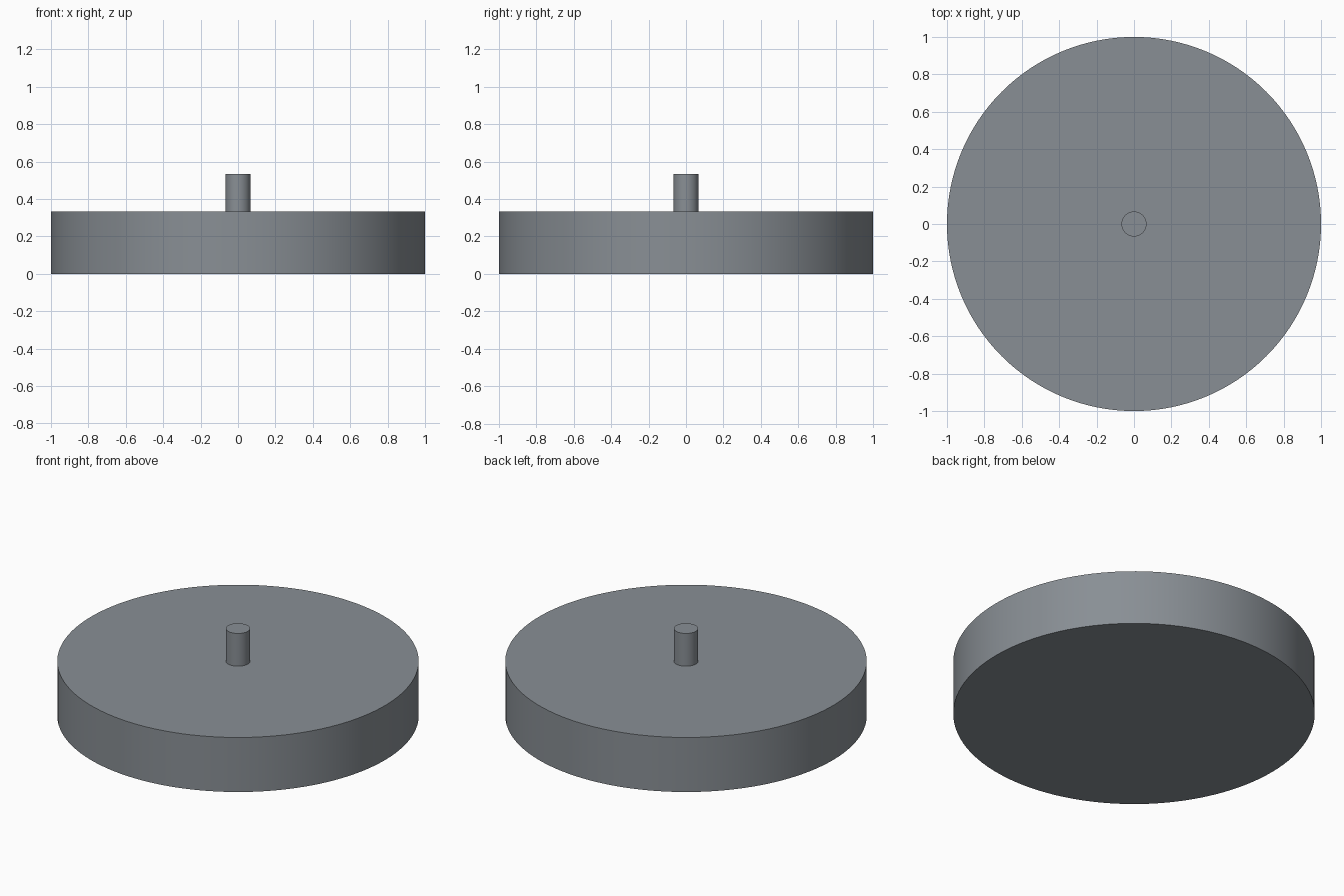
import bpy
import math

if "Cube" in bpy.data.objects:
    bpy.data.objects.remove(bpy.data.objects["Cube"])

# Dark blue-grey metal
metal = bpy.data.materials.new("dark_metal")
metal.diffuse_color = (0.25, 0.275, 0.30, 1.0)
metal.use_nodes = True
metal.node_tree.nodes["Principled BSDF"].inputs["Base Color"].default_value = metal.diffuse_color


def cylinder(name, radius, z_min, z_max, sides):
    bpy.ops.mesh.primitive_cylinder_add(
        vertices=sides, radius=radius, depth=z_max - z_min,
        location=(0, 0, (z_min + z_max) / 2))
    obj = bpy.context.object
    obj.name = name
    obj.data.materials.append(metal)
    bpy.ops.object.shade_smooth_by_angle(angle=math.radians(30))
    return obj


DISC_TOP = 0.333
PIN_TOP = 0.533

# Wide solid disc
cylinder("base_disc", 1.0, 0.0, DISC_TOP, 128)

# Slim centre pin, standing on the disc
cylinder("centre_pin", 0.067, DISC_TOP, PIN_TOP, 48)
